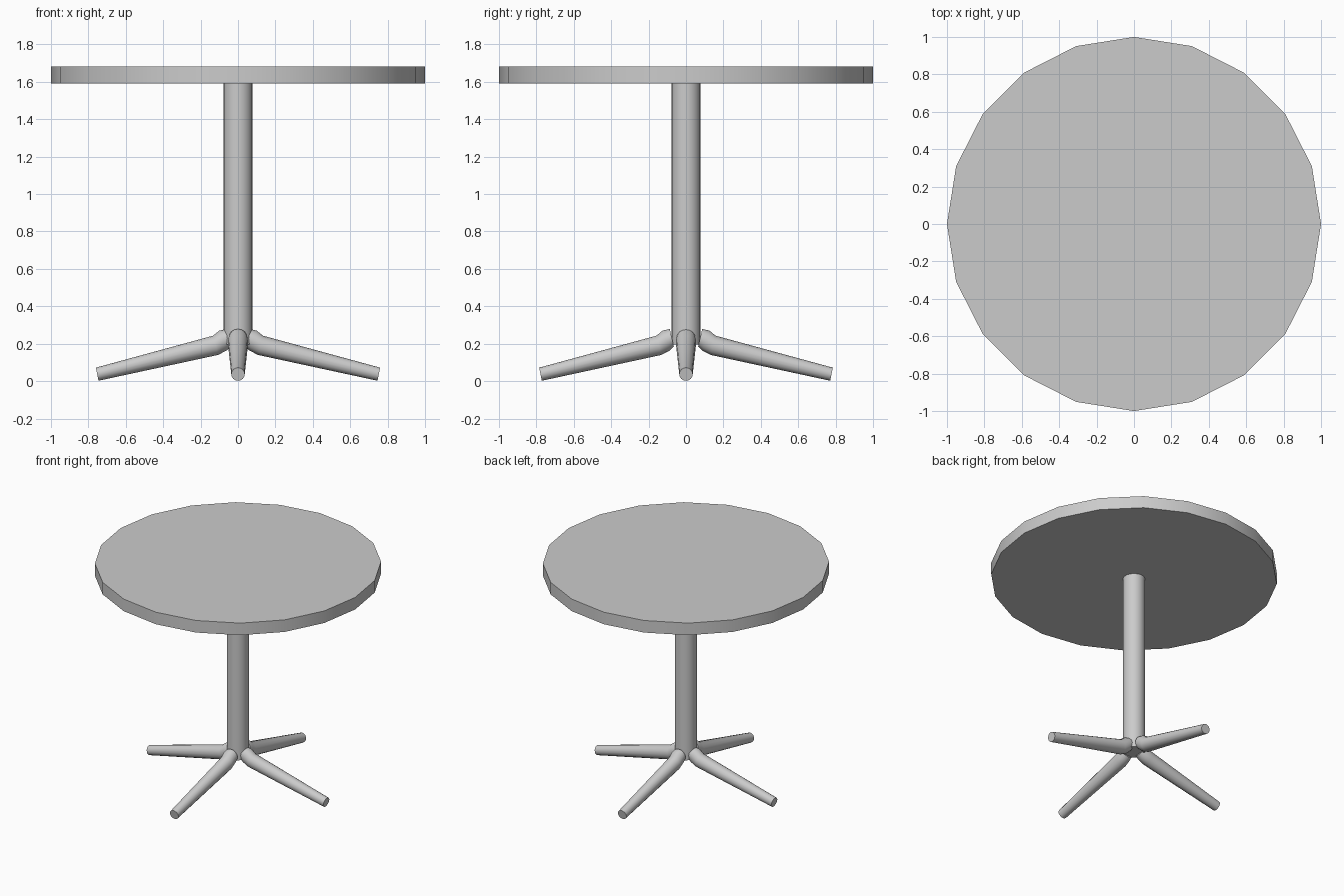
import bpy, bmesh, math
from mathutils import Matrix, Vector

if "Cube" in bpy.data.objects:
    bpy.data.objects.remove(bpy.data.objects["Cube"])


def finish(bm, name, smooth):
    bmesh.ops.recalc_face_normals(bm, faces=bm.faces)
    me = bpy.data.meshes.new(name)
    bm.to_mesh(me)
    bm.free()
    ob = bpy.data.objects.new(name, me)
    bpy.context.collection.objects.link(ob)
    if smooth:
        bpy.ops.object.select_all(action='DESELECT')
        ob.select_set(True)
        bpy.context.view_layer.objects.active = ob
        bpy.ops.object.shade_smooth_by_angle(angle=math.radians(40))
    return ob


def ring_solid(name, rings, smooth=True):
    """Bridge rings of points and cap both ends."""
    bm = bmesh.new()
    loops = [[bm.verts.new(p) for p in ring] for ring in rings]
    n = len(loops[0])
    for a, b in zip(loops, loops[1:]):
        for i in range(n):
            j = (i + 1) % n
            bm.faces.new((a[i], a[j], b[j], b[i]))
    bm.faces.new(loops[0])
    bm.faces.new(loops[-1])
    return finish(bm, name, smooth)


def disc_ring(radius, z, sides):
    return [Vector((radius * math.cos(math.tau * i / sides),
                    radius * math.sin(math.tau * i / sides), z)) for i in range(sides)]


# Twenty-sided table top
ring_solid("table_top", [disc_ring(1.0, 1.59, 20), disc_ring(1.0, 1.683, 20)])

# Central column
ring_solid("column", [disc_ring(0.077, 0.195, 24), disc_ring(0.077, 1.595, 24)])

# Leg cross-sections: top (r, z), bottom (r, z), half width
SECTIONS = [
    ((0.062, 0.279), (0.040, 0.185), 0.050),
    ((0.100, 0.270), (0.062, 0.163), 0.053),
    ((0.133, 0.243), (0.107, 0.140), 0.053),
    ((0.760, 0.072), (0.746, 0.002), 0.036),
]


def leg(name, angle, shift):
    turn = Matrix.Rotation(math.radians(angle), 3, 'Z')
    rings = []
    for top, bottom, w in SECTIONS:
        t = Vector((top[0] + shift, 0, top[1]))
        b = Vector((bottom[0] + shift, 0, bottom[1]))
        mid, up = (t + b) / 2, (t - b) / 2
        rings.append([turn @ (mid + up * math.cos(math.tau * i / 16)
                              + Vector((0, w * math.sin(math.tau * i / 16), 0)))
                      for i in range(16)])
    ring_solid(name, rings)


# Four splayed legs; front and back sit slightly further out
leg("right_leg", 0, 0.0)
leg("back_leg", 90, 0.025)
leg("left_leg", 180, 0.0)
leg("front_leg", 270, 0.025)
